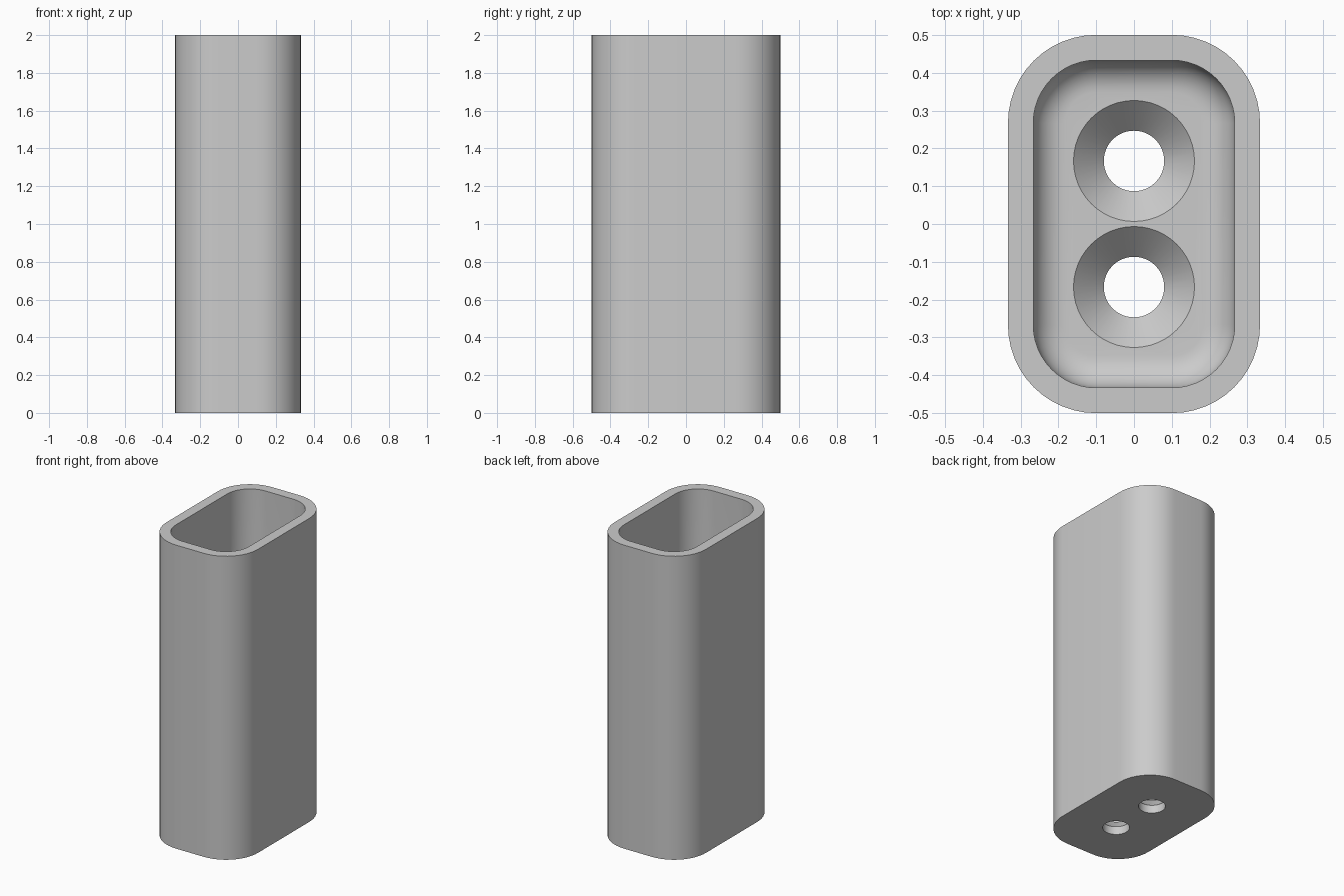
import bpy, bmesh
from math import sin, cos, pi

if "Cube" in bpy.data.objects:
    bpy.data.objects.remove(bpy.data.objects["Cube"])

HALF_X, HALF_Y, HEIGHT = 1 / 3, 0.5, 2.0
CORNER, WALL, FLOOR, FILLET = 0.233, 0.067, 0.133, 0.085
HOLE_R, SINK_R, HOLE_Y = 0.08, 0.16, 1 / 6
CORNER_STEPS, FILLET_STEPS, HOLE_SIDES = 12, 8, 48

grey = bpy.data.materials.new("light grey")
grey.use_nodes = True
grey.diffuse_color = (0.6, 0.6, 0.6, 1)
grey.node_tree.nodes["Principled BSDF"].inputs["Base Color"].default_value = (0.6, 0.6, 0.6, 1)


def rounded_ring(bm, inset, z):
    """Rounded rectangle, offset inward from the outer wall."""
    r = CORNER - inset
    verts = []
    for quarter, (sx, sy) in enumerate([(1, 1), (-1, 1), (-1, -1), (1, -1)]):
        for i in range(CORNER_STEPS + 1):
            a = (quarter + i / CORNER_STEPS) * pi / 2
            verts.append(bm.verts.new((sx * (HALF_X - CORNER) + r * cos(a),
                                       sy * (HALF_Y - CORNER) + r * sin(a), z)))
    return verts


def round_ring(bm, r, z, y):
    return [bm.verts.new((r * cos(2 * pi * i / HOLE_SIDES),
                          y + r * sin(2 * pi * i / HOLE_SIDES), z))
            for i in range(HOLE_SIDES)]


def skin(bm, rings):
    """Join successive rings and cap both ends."""
    for a, b in zip(rings, rings[1:]):
        for i in range(len(a)):
            j = (i + 1) % len(a)
            bm.faces.new((a[i], a[j], b[j], b[i]))
    bm.faces.new(rings[0][::-1])
    bm.faces.new(rings[-1])


def finish(bm, name):
    bmesh.ops.recalc_face_normals(bm, faces=bm.faces)
    mesh = bpy.data.meshes.new(name)
    bm.to_mesh(mesh)
    bm.free()
    mesh.materials.append(grey)
    obj = bpy.data.objects.new(name, mesh)
    bpy.context.collection.objects.link(obj)
    return obj


# Open-topped sleeve with a filleted cavity floor
bm = bmesh.new()
rings = [rounded_ring(bm, 0, 0), rounded_ring(bm, 0, HEIGHT), rounded_ring(bm, WALL, HEIGHT)]
for i in range(FILLET_STEPS + 1):
    a = i / FILLET_STEPS * pi / 2
    rings.append(rounded_ring(bm, WALL + FILLET * (1 - cos(a)), FLOOR + FILLET * (1 - sin(a))))
skin(bm, rings)
sleeve = finish(bm, "sleeve")

# Countersunk screw holes through the floor
bm = bmesh.new()
sink_z = FLOOR - (SINK_R - HOLE_R)
for y in (-HOLE_Y, HOLE_Y):
    skin(bm, [round_ring(bm, r, z, y) for r, z in
              ((HOLE_R, -0.1), (HOLE_R, sink_z), (SINK_R, FLOOR), (SINK_R, FLOOR + 0.1))])
cutter = finish(bm, "screw_hole_cutter")
cutter.hide_render = True

cut = sleeve.modifiers.new("screw holes", 'BOOLEAN')
cut.operation, cut.solver, cut.object = 'DIFFERENCE', 'EXACT', cutter

bpy.ops.object.select_all(action='DESELECT')
sleeve.select_set(True)
bpy.context.view_layer.objects.active = sleeve
bpy.ops.object.modifier_apply(modifier=cut.name)
bpy.data.objects.remove(cutter)
bpy.ops.object.shade_smooth_by_angle(angle=pi / 6)
